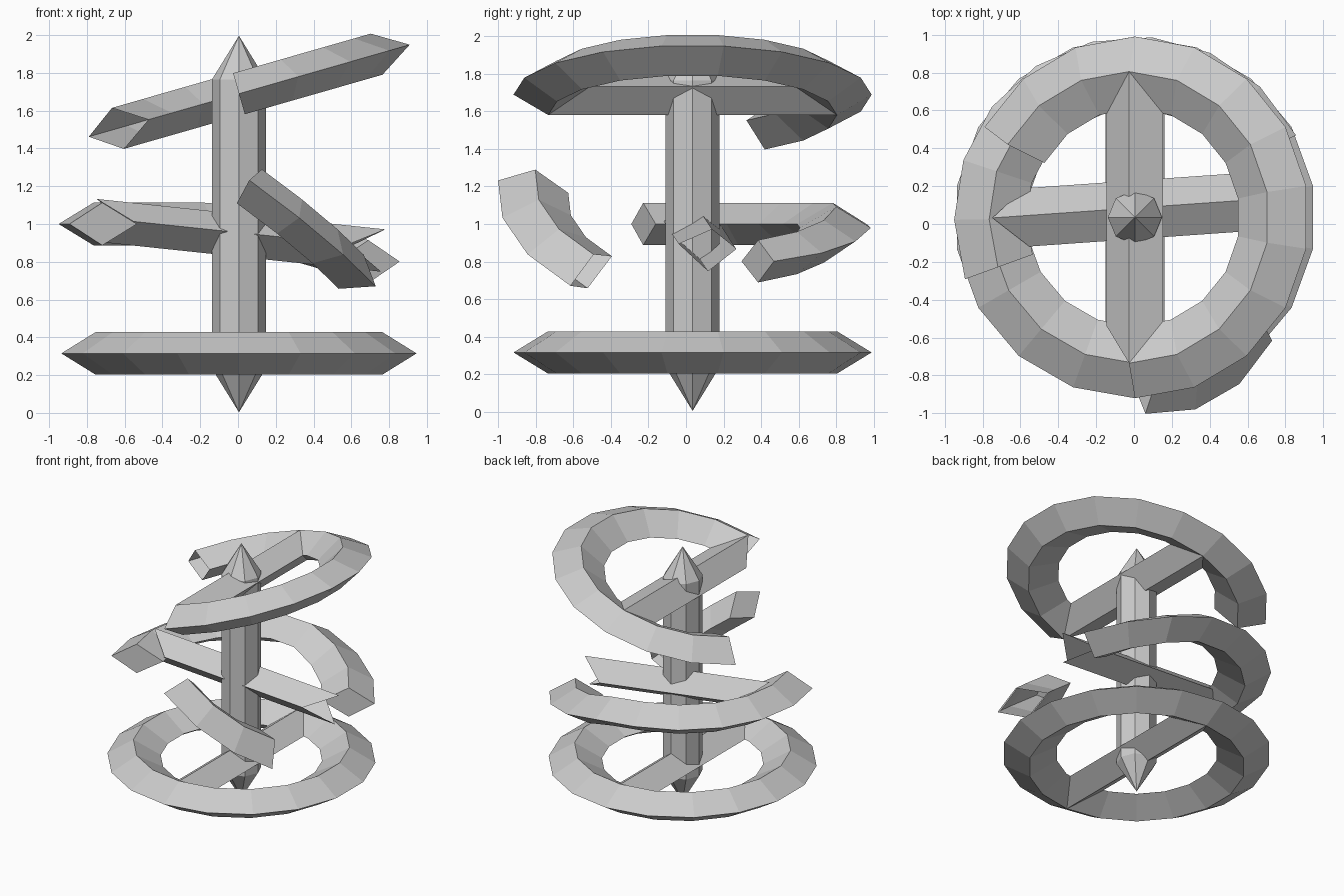
import bpy
import bmesh
from math import sin, cos, radians
from mathutils import Matrix, Vector

cube = bpy.data.objects.get("Cube")
if cube:
    bpy.data.objects.remove(cube, do_unlink=True)

stone = bpy.data.materials.new("plain_grey")
stone.use_nodes = True
GREY = (0.6, 0.6, 0.6, 1)
stone.diffuse_color = GREY
stone.node_tree.nodes["Principled BSDF"].inputs["Base Color"].default_value = GREY

# Shared proportions
CX, CY = 0.005, 0.035
INNER, MID, OUTER, HALF = 0.575, 0.77, 0.955, 0.113
BAR_W = 0.155
SECTION = [(MID, HALF), (OUTER, 0), (MID, -HALF), (INNER, 0)]


def loft(name, sections, matrix, closed=False, caps=(False, False)):
    """Skin four-sided sections into a flat-shaded tube."""
    bm = bmesh.new()
    rows = [[bm.verts.new(p) for p in s] for s in sections]
    pairs = list(zip(rows, rows[1:]))
    if closed:
        pairs.append((rows[-1], rows[0]))
    for a, b in pairs:
        for i in range(len(a)):
            j = (i + 1) % len(a)
            bm.faces.new((a[i], a[j], b[j], b[i]))
    for row, cap in zip((rows[0], rows[-1]), caps):
        if cap:
            bm.faces.new(row)
    bmesh.ops.recalc_face_normals(bm, faces=bm.faces)
    mesh = bpy.data.meshes.new(name)
    bm.to_mesh(mesh)
    bm.free()
    mesh.materials.append(stone)
    obj = bpy.data.objects.new(name, mesh)
    obj.matrix_world = matrix
    bpy.context.collection.objects.link(obj)
    return obj


def ring(name, start, end, steps, matrix, droop=0, **ends):
    """Sweep the diamond section around an arc, optionally sinking towards +x."""
    sections = []
    count = steps if ends.get("closed") else steps + 1
    for k in range(count):
        a = radians(start + (end - start) * k / steps)
        dz = -droop * max(0, MID * cos(a))
        sections.append([Vector((r * cos(a), r * sin(a), z + dz)) for r, z in SECTION])
    return loft(name, sections, matrix, **ends)


def bar(name, matrix):
    """Diamond bar along local y, with ends notched to meet the ring."""
    sections = []
    for s in (-1, 1):
        sections.append([Vector((0, s * MID, HALF)), Vector((BAR_W, s * INNER, 0)),
                         Vector((0, s * MID, -HALF)), Vector((-BAR_W, s * INNER, 0))])
    return loft(name, sections, matrix)


def place(x, y, z):
    return Matrix.Translation((x, y, z))


def turn(angle, axis):
    return Matrix.Rotation(radians(angle), 4, axis)


# Central octagonal pole with a pointed tip at each end
profile = [(0.001, 0.005), (0.143, 0.235), (0.143, 1.765), (0.001, 1.995)]
loft("central_pole",
     [[Vector((r * cos(radians(45 * k)), r * sin(radians(45 * k)), z)) for k in range(8)]
      for r, z in profile], place(CX, CY, 0), caps=(True, True))

# Complete bottom ring and its bar
low = place(CX, CY, 0.315)
ring("bottom_ring", -90, 270, 18, low, closed=True)
bar("bottom_bar", low)

# Tilted, broken top ring and its bar
high = place(CX, CY, 1.69) @ turn(-16, "Y")
ring("top_ring", -90, 150, 12, high)
bar("top_bar", high)

# Broken middle ring, sagging on one side
ring("middle_ring", 27, 200, 9, place(CX, CY, 1.0), droop=0.29, caps=(True, True))
bar("middle_bar", place(CX, 0.075, 0.94) @ turn(4, "Z") @ turn(6, "Y")
    @ turn(-5, "X") @ turn(-90, "Z"))

# Loose fragment of the middle ring
ring("loose_fragment", -90, -30, 3,
     place(0.06, -0.82, 1.2) @ turn(-10, "X") @ turn(36, "Y") @ place(0, MID, 0),
     caps=(True, False))
